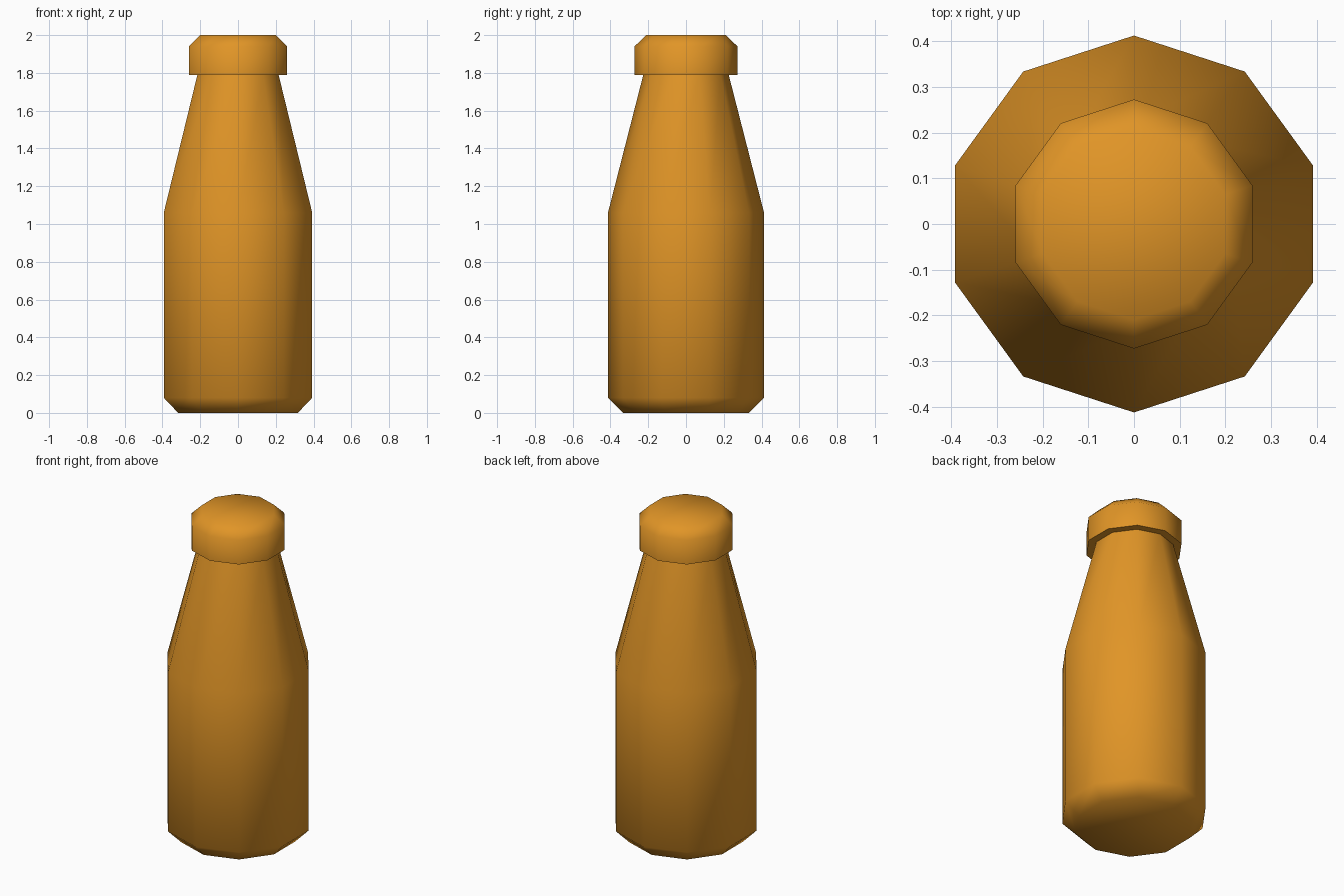
import bpy, bmesh, math

if "Cube" in bpy.data.objects:
    bpy.data.objects.remove(bpy.data.objects["Cube"])

SIDES = 10
amber = bpy.data.materials.new("amber")
amber.diffuse_color = (0.75, 0.30, 0.02, 1)
amber.use_nodes = True
amber.node_tree.nodes["Principled BSDF"].inputs["Base Color"].default_value = amber.diffuse_color


def lathe(name, profile):
    """Closed ten-sided solid from (radius, height) rings, a corner on +y."""
    bm = bmesh.new()
    rings = []
    for r, z in profile:
        angles = [math.pi / 2 + i * math.tau / SIDES for i in range(SIDES)]
        rings.append([bm.verts.new((r * math.cos(a), r * math.sin(a), z)) for a in angles])
    for low, high in zip(rings, rings[1:]):
        for i in range(SIDES):
            j = (i + 1) % SIDES
            bm.faces.new((low[i], low[j], high[j], high[i]))
    bm.faces.new(rings[0][::-1])
    bm.faces.new(rings[-1])
    mesh = bpy.data.meshes.new(name)
    bm.to_mesh(mesh)
    bm.free()
    mesh.materials.append(amber)
    obj = bpy.data.objects.new(name, mesh)
    bpy.context.collection.objects.link(obj)
    # Soft facets and bevels, crisp cap rim
    bpy.ops.object.select_all(action='DESELECT')
    obj.select_set(True)
    bpy.context.view_layer.objects.active = obj
    bpy.ops.object.shade_smooth_by_angle(angle=math.radians(60))
    return obj


# Bottle body: bevelled base, straight wall, tapering neck
lathe("bottle_body", [(0.333, 0), (0.413, 0.08), (0.413, 1.06), (0.226, 1.79)])
# Cap: overhanging rim with bevelled top
lathe("bottle_cap", [(0.273, 1.79), (0.273, 1.94), (0.21, 2.0)])
